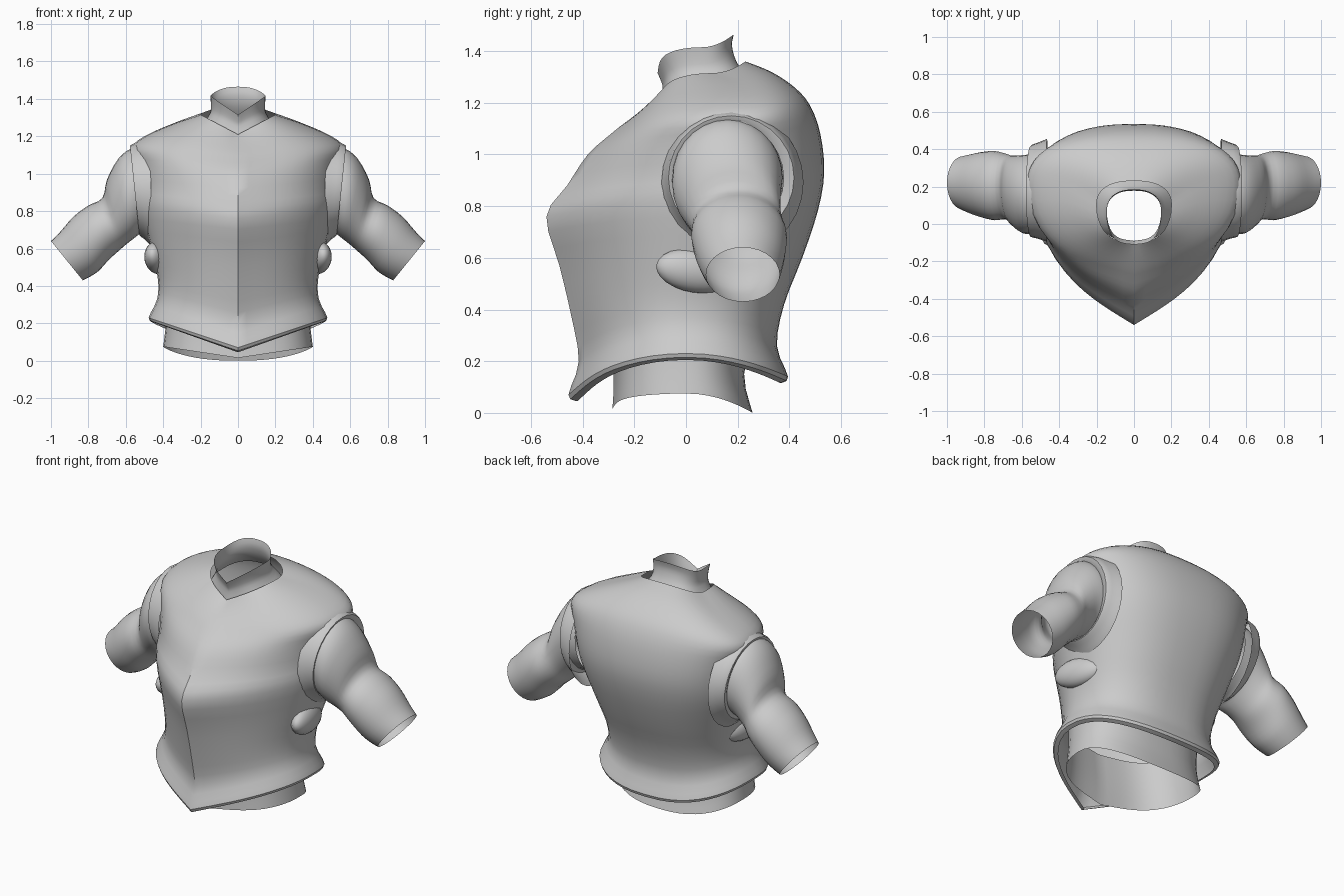
import bpy
import bmesh
import math

if "Cube" in bpy.data.objects:
    bpy.data.objects.remove(bpy.data.objects["Cube"])

grey = bpy.data.materials.new("plain grey")
grey.diffuse_color = (0.6, 0.6, 0.6, 1)
grey.use_nodes = True
grey.node_tree.nodes["Principled BSDF"].inputs["Base Color"].default_value = grey.diffuse_color


def finish(obj, angle=38):
    obj.data.materials.append(grey)
    bpy.ops.object.select_all(action='DESELECT')
    obj.select_set(True)
    bpy.context.view_layer.objects.active = obj
    bpy.ops.object.shade_smooth_by_angle(angle=math.radians(angle))


def smooth_rows(rows, steps):
    """Insert in-between rows of numbers with a Catmull-Rom spline."""
    out = []
    last = len(rows) - 1
    for i in range(last):
        p0, p1 = rows[max(i - 1, 0)], rows[i]
        p2, p3 = rows[i + 1], rows[min(i + 2, last)]
        for s in range(steps):
            t = s / steps
            out.append([0.5 * (2 * b + (c - a) * t + (2 * a - 5 * b + 4 * c - d) * t * t
                               + (3 * b - a - 3 * c + d) * t ** 3)
                        for a, b, c, d in zip(p0, p1, p2, p3)])
    out.append(list(rows[-1]))
    return out


def loft(name, rings, flip=False):
    """Open shell through closed rings of equal point count."""
    bm = bmesh.new()
    grid = [[bm.verts.new(p) for p in ring] for ring in rings]
    n = len(grid[0])
    for low, high in zip(grid, grid[1:]):
        for j in range(n):
            k = (j + 1) % n
            quad = [low[j], low[k], high[k], high[j]]
            bm.faces.new(quad[::-1] if flip else quad)
    mesh = bpy.data.meshes.new(name)
    bm.to_mesh(mesh)
    bm.free()
    obj = bpy.data.objects.new(name, mesh)
    bpy.context.collection.objects.link(obj)
    finish(obj)
    return obj


def body_ring(row, n=12):
    """Ring from front (y, z), side (x, y, z), back (y, z) and keel sharpness."""
    yf, zf, w, ys, zs, yb, zb, keel = row
    half = []
    for i in range(n + 1):                      # front quarter with centre keel
        s = i / n
        t = math.pi / 2 * s * s
        u = math.sqrt(math.sin(t))
        half.append((w * u, ys + (yf - ys) * math.cos(t) * (1 - keel * u),
                     zf + (zs - zf) * u))
    for i in range(1, n + 1):                   # rounded back quarter
        t = math.pi / 2 * i / n
        d = max(math.sin(t), 0) ** 0.83
        x = w * max(math.cos(t), 0) ** 0.83
        half.append((0 if i == n else x, ys + (yb - ys) * d, zs + (zb - zs) * d * d))
    return half + [(-x, y, z) for x, y, z in half[-2:0:-1]]


def body_part(name, rows, steps=3):
    return loft(name, [body_ring(r) for r in smooth_rows(rows, steps)])


def limb_part(name, rows, side, steps=3, n=28):
    """Rings from top (x, z), bottom (x, z), y centre and y half-width."""
    rings = []
    for xt, zt, xb, zb, yc, h in smooth_rows(rows, steps):
        ring = []
        for j in range(n):
            a = 2 * math.pi * j / n
            c = (1 + math.cos(a)) / 2
            ring.append((side * (xb + (xt - xb) * c), yc - h * math.sin(a), zb + (zt - zb) * c))
        rings.append(ring)
    return loft(name, rings, flip=side < 0)


# Keeled chest garment, from the turned hem up to the neckline
body_part("chest_garment", [
    (-0.42, 0.045, 0.45, 0.0, 0.205, 0.365, 0.115, 0.40),
    (-0.455, 0.07, 0.478, 0.0, 0.23, 0.395, 0.14, 0.40),
    (-0.415, 0.20, 0.432, 0.0, 0.33, 0.352, 0.26, 0.42),
    (-0.445, 0.38, 0.43, 0.02, 0.45, 0.38, 0.42, 0.45),
    (-0.49, 0.57, 0.47, 0.06, 0.62, 0.45, 0.60, 0.48),
    (-0.54, 0.76, 0.52, 0.12, 0.82, 0.51, 0.78, 0.48),
    (-0.46, 0.88, 0.53, 0.17, 0.93, 0.535, 0.93, 0.43),
    (-0.38, 1.00, 0.55, 0.20, 1.05, 0.52, 1.08, 0.38),
    (-0.29, 1.08, 0.572, 0.21, 1.135, 0.48, 1.19, 0.33),
    (-0.24, 1.12, 0.50, 0.21, 1.20, 0.42, 1.26, 0.30),
    (-0.17, 1.17, 0.34, 0.18, 1.27, 0.33, 1.32, 0.25),
    (-0.11, 1.21, 0.20, 0.10, 1.315, 0.23, 1.36, 0.20),
])

# Neck with a slanted open top
body_part("neck", [
    (-0.10, 1.19, 0.20, 0.10, 1.25, 0.235, 1.30, 0.15),
    (-0.09, 1.25, 0.152, 0.07, 1.32, 0.195, 1.36, 0.12),
    (-0.095, 1.28, 0.145, 0.065, 1.365, 0.178, 1.42, 0.10),
    (-0.11, 1.315, 0.148, 0.06, 1.415, 0.185, 1.465, 0.08),
])

# Waist emerging below the hem, open at the bottom
body_part("waist", [
    (-0.285, 0.015, 0.40, 0.0, 0.075, 0.258, 0.0, 0.12),
    (-0.28, 0.14, 0.385, 0.0, 0.20, 0.225, 0.15, 0.12),
    (-0.30, 0.34, 0.375, 0.0, 0.36, 0.27, 0.34, 0.15),
])

for side, label in ((1, "left"), (-1, "right")):
    # Bent arm, open at the cut end
    limb_part(label + "_arm", [
        (0.50, 1.13, 0.46, 0.69, 0.165, 0.21),
        (0.57, 1.135, 0.52, 0.68, 0.16, 0.213),
        (0.64, 1.08, 0.555, 0.655, 0.16, 0.208),
        (0.70, 0.97, 0.60, 0.62, 0.18, 0.185),
        (0.725, 0.87, 0.64, 0.585, 0.20, 0.175),
        (0.80, 0.83, 0.69, 0.54, 0.205, 0.185),
        (0.88, 0.77, 0.745, 0.48, 0.21, 0.175),
        (0.95, 0.69, 0.79, 0.45, 0.215, 0.158),
        (1.00, 0.64, 0.83, 0.43, 0.22, 0.142),
    ], side)
    # Raised armhole edge
    limb_part(label + "_armhole_rim", [
        (0.47, 1.175, 0.46, 0.61, 0.18, 0.275),
        (0.54, 1.165, 0.50, 0.65, 0.178, 0.255),
        (0.578, 1.15, 0.527, 0.67, 0.175, 0.243),
        (0.565, 1.125, 0.515, 0.69, 0.168, 0.21),
    ], side, steps=2)
    # Side bulge under the arm
    bpy.ops.mesh.primitive_uv_sphere_add(segments=20, ring_count=12, radius=1,
                                         location=(side * 0.43, 0.04, 0.55))
    bulge = bpy.context.object
    bulge.name = label + "_side_bulge"
    bulge.scale = (0.065, 0.16, 0.085)
    bulge.rotation_euler = (math.radians(-8), 0, side * math.radians(12))
    finish(bulge)
